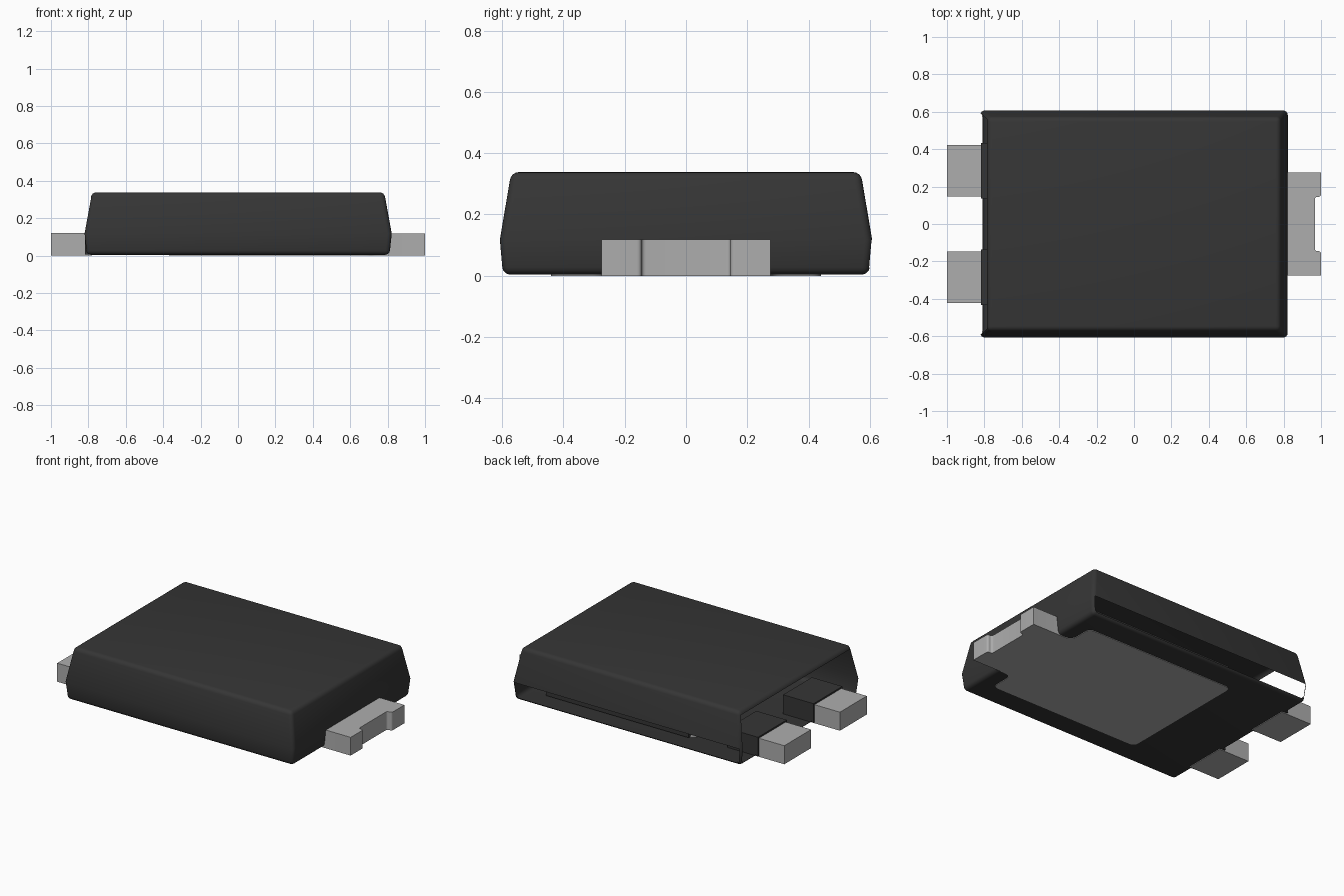
import bpy, bmesh
from mathutils import Vector

cube = bpy.data.objects.get("Cube")
if cube:
    bpy.data.objects.remove(cube)


def material(name, value):
    m = bpy.data.materials.new(name)
    m.use_nodes = True
    colour = (value, value, value, 1)
    m.diffuse_color = colour
    m.node_tree.nodes["Principled BSDF"].inputs["Base Color"].default_value = colour
    return m


black = material("black plastic", 0.036)
metal = material("grey metal", 0.42)


def finish(name, bm, mat, smooth=False):
    bmesh.ops.recalc_face_normals(bm, faces=bm.faces)
    mesh = bpy.data.meshes.new(name)
    bm.to_mesh(mesh)
    bm.free()
    mesh.materials.append(mat)
    ob = bpy.data.objects.new(name, mesh)
    bpy.context.collection.objects.link(ob)
    if smooth:
        bpy.ops.object.select_all(action='DESELECT')
        ob.select_set(True)
        bpy.context.view_layer.objects.active = ob
        bpy.ops.object.shade_smooth_by_angle(angle=0.6)
    return ob


def rounded(corners, steps=6):
    """Outline from (x, y, radius) corners, each rounded by a quadratic curve."""
    out = []
    for i, (x, y, r) in enumerate(corners):
        p = Vector((x, y))
        if r == 0:
            out.append(p)
            continue
        a = p + (Vector(corners[i - 1][:2]) - p).normalized() * r
        b = p + (Vector(corners[(i + 1) % len(corners)][:2]) - p).normalized() * r
        for s in range(steps + 1):
            t = s / steps
            out.append(a * (1 - t) ** 2 + p * 2 * t * (1 - t) + b * t * t)
    return out


def plate(name, outline, z0, z1, mat):
    bm = bmesh.new()
    face = bm.faces.new([bm.verts.new((p.x, p.y, z0)) for p in outline])
    ext = bmesh.ops.extrude_face_region(bm, geom=[face], use_keep_orig=True)
    top = [g for g in ext["geom"] if isinstance(g, bmesh.types.BMVert)]
    bmesh.ops.translate(bm, verts=top, vec=(0, 0, z1 - z0))
    return finish(name, bm, mat, True)


def box(name, x0, x1, y0, y1, z0, z1, mat):
    return plate(name, [Vector(c) for c in ((x0, y0), (x1, y0), (x1, y1), (x0, y1))],
                 z0, z1, mat)


# Moulded case: three stacked rectangles, wider at the parting line
SEAM = 0.118
bm = bmesh.new()
rings = []
for hx, hy, z in ((0.81, 0.597, 0.004), (0.822, 0.607, SEAM), (0.782, 0.57, 0.338)):
    rings.append([bm.verts.new((sx * hx, sy * hy, z))
                  for sx, sy in ((-1, -1), (1, -1), (1, 1), (-1, 1))])
bm.faces.new(rings[0])
bm.faces.new(rings[-1])
for low, high in zip(rings, rings[1:]):
    for i in range(4):
        j = (i + 1) % 4
        bm.faces.new((low[i], low[j], high[j], high[i]))
bmesh.ops.recalc_face_normals(bm, faces=bm.faces)
edges = [e for e in bm.edges if not all(abs(v.co.z - SEAM) < 0.001 for v in e.verts)]
bmesh.ops.bevel(bm, geom=edges, offset=0.024, segments=4, profile=0.5, affect='EDGES')
bm.normal_update()
# Open the lead end and the lower strip along the back
gaps = [f for f in bm.faces if f.normal.x < -0.95
        or (f.normal.y > 0.95 and f.calc_center_median().z < SEAM)]
bmesh.ops.delete(bm, geom=gaps, context='FACES')
finish("case", bm, black, True)

# Heat pad with its notched tab, drawn as one half and mirrored across y
half = [(-0.37, 0.44, 0.04), (0.71, 0.44, 0.04), (0.71, 0.275, 0.05),
        (1.0, 0.275, 0), (1.0, 0.145, 0.03), (0.967, 0.145, 0.03)]
outline = half + [(x, -y, r) for x, y, r in reversed(half)]
for i, (x, y, r) in enumerate(outline):
    if abs(abs(y) - 0.145) < 0.001:
        outline[i] = (x, y, 0.016)
plate("heat_pad", rounded(outline), 0, SEAM, metal)

# Plastic bed that covers the buried part of the pad
box("pad_bed", -0.34, 0.68, -0.46, 0.46, 0.01, 0.13, black)

# Two leads, each in a plastic sleeve
for side, y0, y1 in (("left", 0.147, 0.422), ("right", -0.422, -0.147)):
    box(side + "_lead", -1.0, -0.78, y0, y1, 0, 0.12, metal)
    box(side + "_lead_sleeve", -0.818, -0.6, y0 - 0.01, y1 + 0.01, 0.006, 0.13, black)
